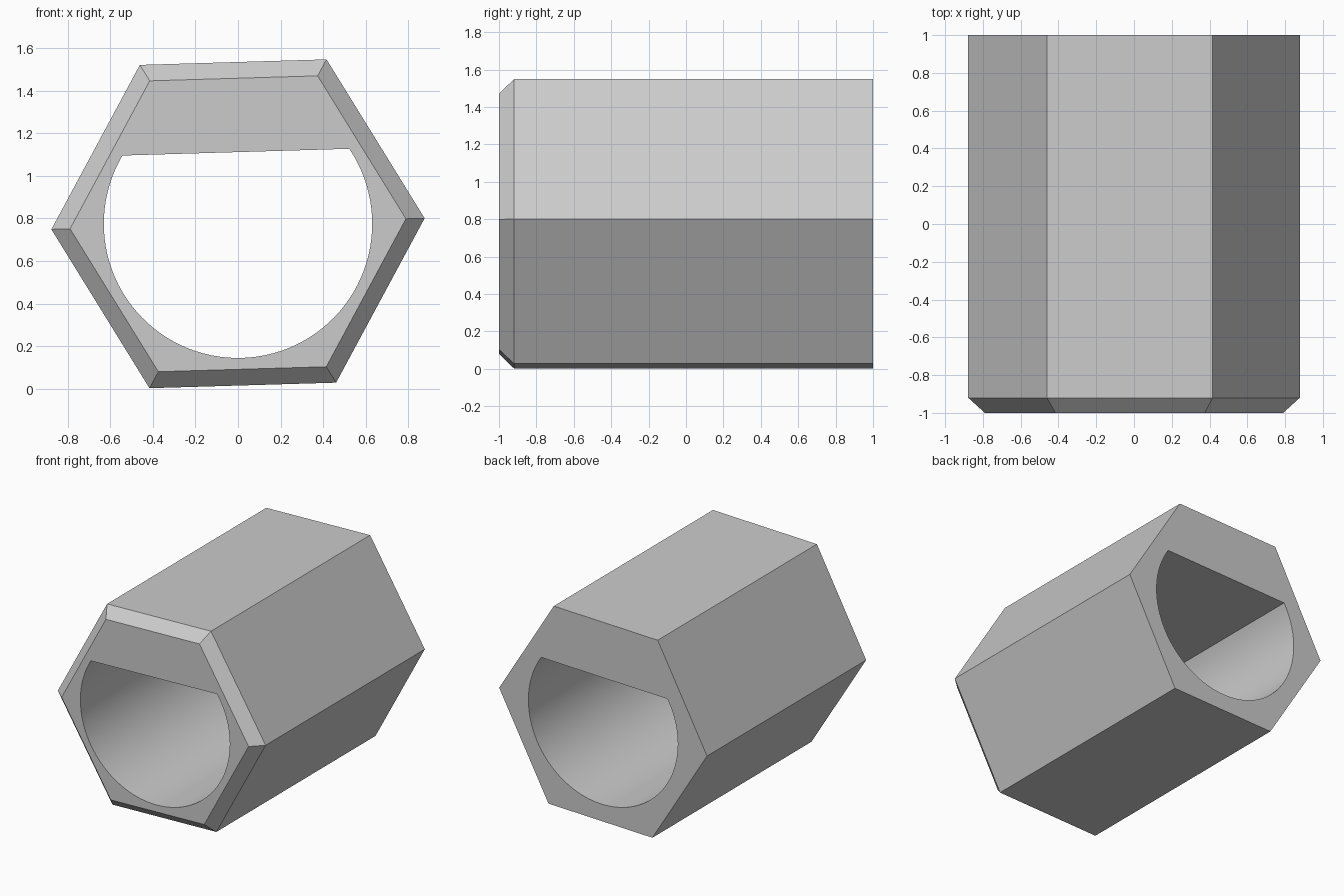
import bpy, bmesh, math
from mathutils import Vector

cube = bpy.data.objects.get("Cube")
if cube:
    bpy.data.objects.remove(cube)

CENTER_Z = 0.775
TILT = math.radians(1.7)
HEX_R, CHAMFER_R = 0.878, 0.79
BORE_R, FLAT = 0.631, 0.337
FRONT, SHOULDER, BACK = -1.0, -0.92, 1.0


def point(radius, angle, y):
    a = angle + TILT
    return Vector((radius * math.cos(a), y, CENTER_Z + radius * math.sin(a)))


def ring(bm, radius, angles, y):
    return [bm.verts.new(point(radius, a, y)) for a in angles]


def wall(bm, a, b):
    for i in range(len(a)):
        j = (i + 1) % len(a)
        bm.faces.new((a[i], a[j], b[j], b[i]))


def end_face(bm, outer, inner, normal):
    edges = []
    for loop in (outer, inner):
        for i, v in enumerate(loop):
            edges.append(bm.edges.get((v, loop[(i + 1) % len(loop)])))
    bmesh.ops.triangle_fill(bm, use_beauty=True, edges=edges, normal=normal)


bm = bmesh.new()

# Hexagonal body with a chamfered front rim
hex_angles = [i * math.pi / 3 for i in range(6)]
front = ring(bm, CHAMFER_R, hex_angles, FRONT)
shoulder = ring(bm, HEX_R, hex_angles, SHOULDER)
back = ring(bm, HEX_R, hex_angles, BACK)
wall(bm, front, shoulder)
wall(bm, shoulder, back)

# D-shaped bore: an arc closed by one flat along the top
steps = 72
half = math.acos(FLAT / BORE_R)
start, sweep = math.pi / 2 + half, 2 * (math.pi - half)
bore_angles = [start + sweep * i / steps for i in range(steps + 1)]
bore_front = ring(bm, BORE_R, bore_angles, FRONT)
bore_back = ring(bm, BORE_R, bore_angles, BACK)
wall(bm, bore_front, bore_back)

# Flat ends around the bore
end_face(bm, front, bore_front, (0, -1, 0))
end_face(bm, back, bore_back, (0, 1, 0))
bmesh.ops.recalc_face_normals(bm, faces=bm.faces)

mesh = bpy.data.meshes.new("hex_sleeve")
bm.to_mesh(mesh)
bm.free()
sleeve = bpy.data.objects.new("hex_sleeve", mesh)
bpy.context.scene.collection.objects.link(sleeve)

# Plain grey finish
grey = bpy.data.materials.new("light_grey")
grey.use_nodes = True
color = (0.6, 0.6, 0.6, 1)
grey.diffuse_color = color
for node in grey.node_tree.nodes:
    if node.type == "BSDF_PRINCIPLED":
        node.inputs["Base Color"].default_value = color
mesh.materials.append(grey)

bpy.ops.object.select_all(action="DESELECT")
sleeve.select_set(True)
bpy.context.view_layer.objects.active = sleeve
bpy.ops.object.shade_smooth_by_angle(angle=math.radians(30))
